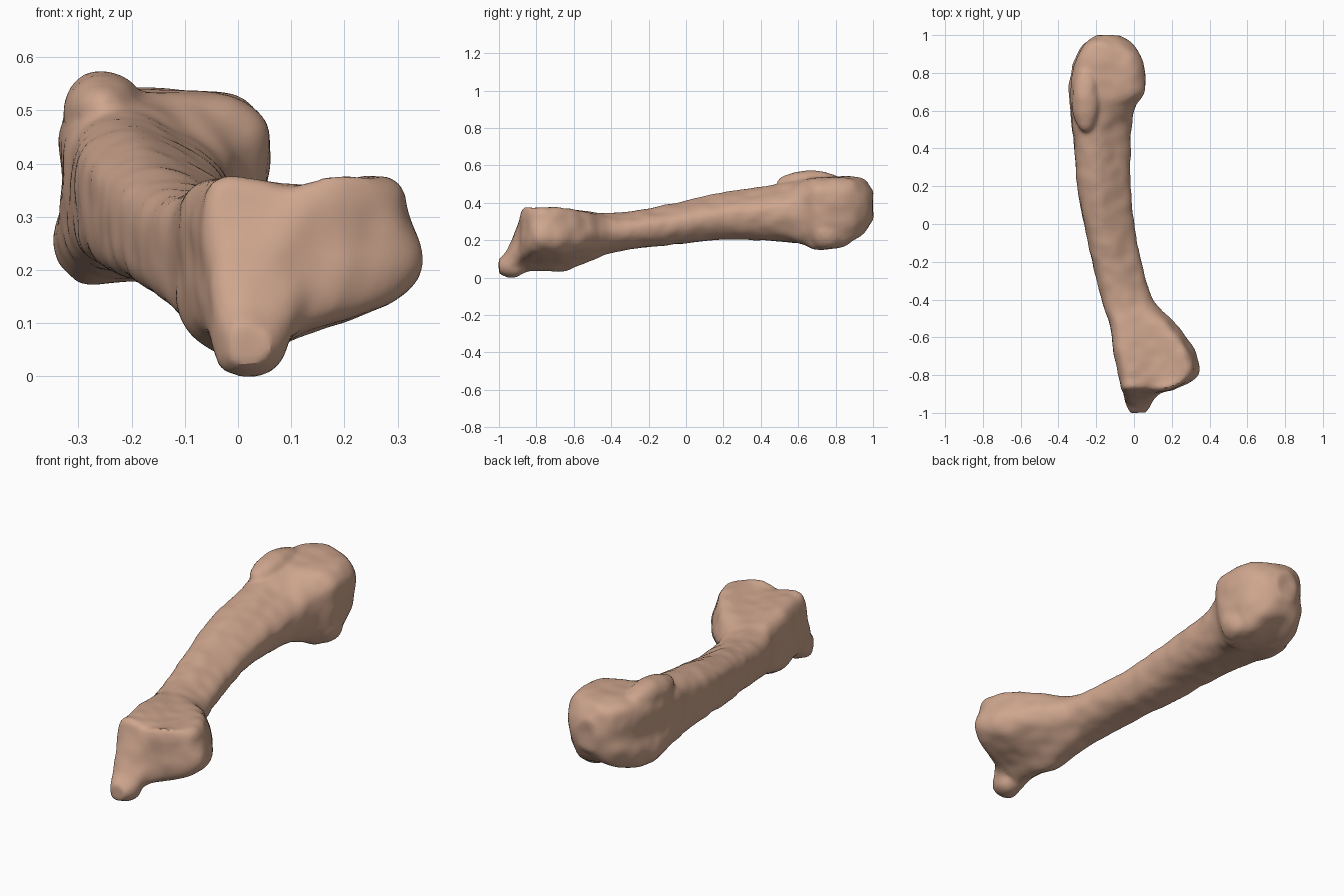
import bpy
import bmesh
from mathutils import Vector, Matrix, noise

cube = bpy.data.objects.get("Cube")
if cube:
    bpy.data.objects.remove(cube, do_unlink=True)

# Bone material
bone = bpy.data.materials.new("warm bone")
bone.use_nodes = True
colour = (0.62, 0.38, 0.27, 1)
bone.diffuse_color = colour
bone.node_tree.nodes["Principled BSDF"].inputs["Base Color"].default_value = colour

# Cross-section outlines in a unit box, counter-clockwise from the +x side
SHAFT = [(1, .5), (.94, .67), (.73, .84), (.43, .99), (.18, .95), (.03, .8),
         (0, .5), (.02, .2), (.16, .03), (.5, 0), (.78, .08), (.95, .28)]
BASE = [(1, .5), (.94, .8), (.84, 1), (.5, .94), (.12, .99), (0, .82),
        (0, .5), (0, .3), (.05, .13), (.25, 0), (.5, .13), (.87, .3)]
HEAD = [(1, .7), (.96, .87), (.8, .98), (.45, 1), (.12, .97), (.02, .8),
        (.04, .5), (0, .28), (.12, .07), (.4, .07), (.75, 0), (.93, .25)]

# Stations: y, x range, z range, base weight, head weight
STATIONS = [
    (-1, -.015, .06, .02, .1, 0, 0),
    (-.95, -.045, .09, 0, .16, 0, 0),
    (-.9, -.055, .13, .01, .28, .5, 0),
    (-.87, -.065, .22, .02, .37, 1, 0),
    (-.82, -.075, .32, .035, .375, 1, 0),
    (-.75, -.09, .345, .035, .375, 1, 0),
    (-.65, -.11, .31, .035, .37, 1, 0),
    (-.54, -.125, .23, .075, .36, .7, 0),
    (-.4, -.17, .1, .13, .345, .2, 0),
    (-.2, -.22, .04, .165, .37, 0, 0),
    (0, -.265, 0, .185, .41, 0, 0),
    (.2, -.3, -.02, .205, .455, 0, 0),
    (.4, -.315, -.02, .2, .485, 0, 0),
    (.52, -.33, -.015, .19, .505, 0, .1),
    (.62, -.34, .005, .17, .525, 0, .6),
    (.7, -.345, .055, .15, .535, 0, 1),
    (.82, -.33, .055, .16, .537, 0, 1),
    (.9, -.3, .03, .195, .537, 0, .8),
    (.96, -.26, -.02, .24, .52, 0, .4),
    (1, -.19, -.08, .31, .46, 0, 0),
]


def catmull(a, b, c, d, t):
    return b + (c - a) * (t / 2) + (a * 2 - b * 5 + c * 4 - d) * (t * t / 2) \
        + (b * 3 - a - c * 3 + d) * (t ** 3 / 2)


def section(y, x0, x1, z0, z1, base, head):
    ring = []
    for s, b, h in zip(SHAFT, BASE, HEAD):
        p = Vector(s) * (1 - base - head) + Vector(b) * base + Vector(h) * head
        ring.append(Vector((x0 + p.x * (x1 - x0), y, z0 + p.y * (z1 - z0))))
    return ring


def smooth_ring(ring, steps=4):
    n = len(ring)
    return [catmull(ring[i - 1], ring[i], ring[(i + 1) % n], ring[(i + 2) % n], k / steps)
            for i in range(n) for k in range(steps)]


def smooth_rows(rows, steps=5):
    padded = [rows[0]] + rows + [rows[-1]]
    out = []
    for i in range(len(rows) - 1):
        group = padded[i:i + 4]
        for k in range(steps):
            out.append([catmull(*pts, k / steps) for pts in zip(*group)])
    return out + [rows[-1]]


# Lofted body of the bone
bm = bmesh.new()
rows = smooth_rows([smooth_ring(section(*s)) for s in STATIONS])
rings = [[bm.verts.new(p) for p in row] for row in rows]
for lower, upper in zip(rings, rings[1:]):
    for i in range(len(lower)):
        bm.faces.new((lower[i - 1], lower[i], upper[i], upper[i - 1]))
bm.faces.new(rings[0])
bm.faces.new(rings[-1][::-1])

# Tubercle, condyles and base lumps: centre, radii
LUMPS = [
    ((-.255, .665, .5), (.075, .18, .073)),
    ((-.285, .72, .255), (.065, .1, .07)),
    ((-.02, .75, .24), (.06, .09, .09)),
    ((.265, -.76, .325), (.05, .07, .053)),
    ((-.02, -.8, .32), (.055, .08, .05)),
    ((.025, -.93, .06), (.065, .07, .06)),
]
for centre, radii in LUMPS:
    place = Matrix.Translation(centre) @ Matrix.Diagonal((*radii, 1))
    bmesh.ops.create_icosphere(bm, subdivisions=3, radius=1, matrix=place)
bmesh.ops.recalc_face_normals(bm, faces=bm.faces)
mesh = bpy.data.meshes.new("bone")
bm.to_mesh(mesh)
bm.free()
obj = bpy.data.objects.new("bone", mesh)
bpy.context.collection.objects.link(obj)
bpy.context.view_layer.objects.active = obj
obj.select_set(True)

# Fuse into one skin and soften the joins
remesh = obj.modifiers.new("fuse", "REMESH")
remesh.mode = "VOXEL"
remesh.voxel_size = 0.012
soften = obj.modifiers.new("soften", "SMOOTH")
soften.factor = 0.5
soften.iterations = 5
for name in ("fuse", "soften"):
    bpy.ops.object.modifier_apply(modifier=name)

# Slightly uneven bone surface
mesh = obj.data
normals = [v.normal.copy() for v in mesh.vertices]
for v, n in zip(mesh.vertices, normals):
    v.co += n * (0.005 * noise.noise(v.co * 14) + 0.001)

# Seat on the ground and centre
low = Vector([min(v.co[i] for v in mesh.vertices) for i in range(3)])
high = Vector([max(v.co[i] for v in mesh.vertices) for i in range(3)])
mid = (low + high) / 2
mesh.transform(Matrix.Translation((-mid.x, -mid.y, -low.z)))
mesh.materials.clear()
mesh.materials.append(bone)
bpy.ops.object.shade_smooth_by_angle()
